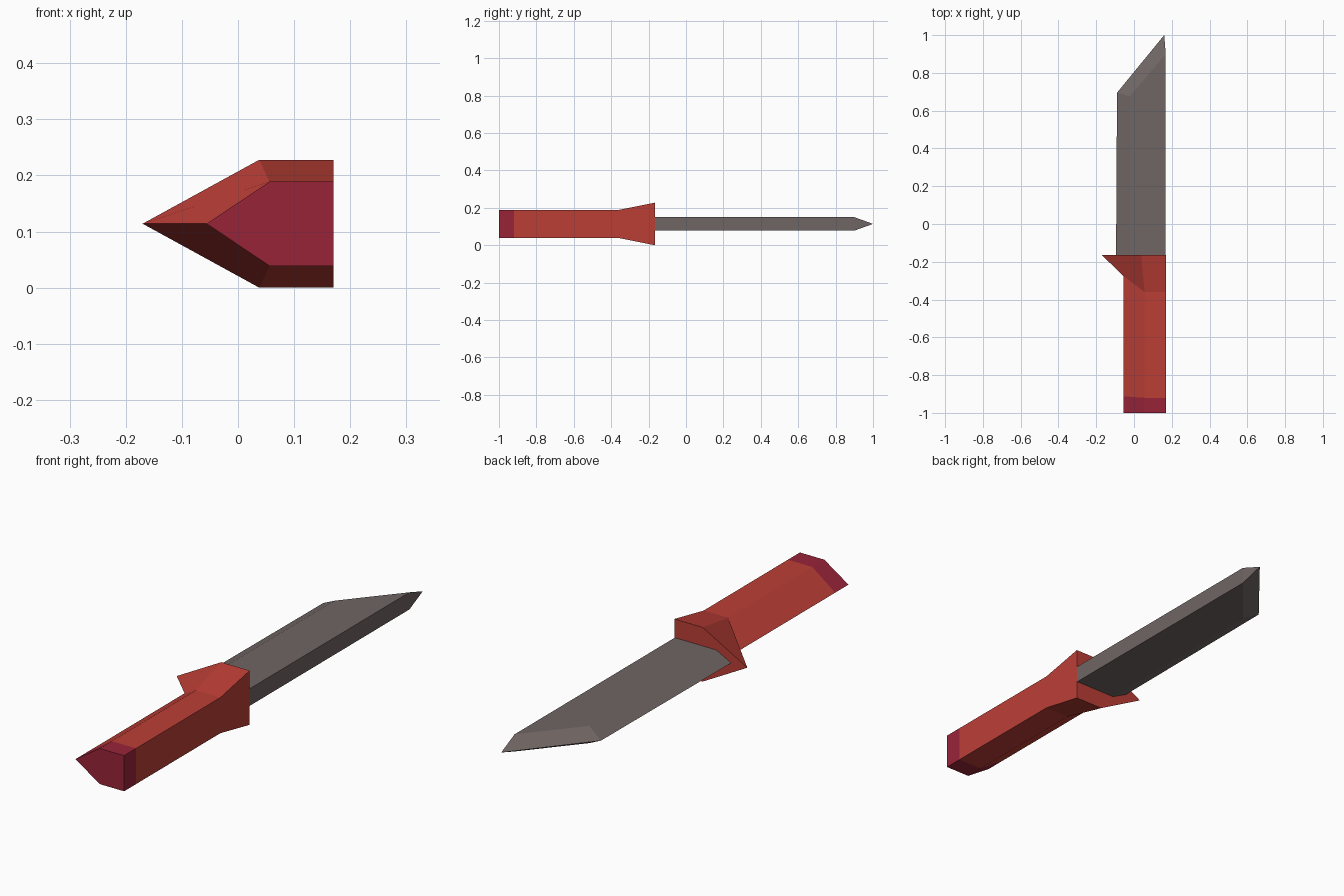
import bpy, bmesh

if "Cube" in bpy.data.objects:
    bpy.data.objects.remove(bpy.data.objects["Cube"])

MID = 0.114  # height of the symmetry plane


def material(name, srgb):
    m = bpy.data.materials.new(name)
    lin = [((c / 255 + 0.055) / 1.055) ** 2.4 for c in srgb]
    m.diffuse_color = (*lin, 1)
    m.use_nodes = True
    m.node_tree.nodes["Principled BSDF"].inputs["Base Color"].default_value = m.diffuse_color
    return m


def section(half, spine, shoulder, tip):
    """Five-sided ring mirrored about MID; spine, shoulder and tip are (x, y)."""
    return [(*spine, MID - half), (*spine, MID + half), (*shoulder, MID + half),
            (*tip, MID), (*shoulder, MID - half)]


def loft(name, rings, mat, point=None):
    bm = bmesh.new()
    loops = [[bm.verts.new(p) for p in r] for r in rings]
    for a, b in zip(loops, loops[1:]):
        for i in range(5):
            j = (i + 1) % 5
            bm.faces.new((a[i], a[j], b[j], b[i]))
    bm.faces.new(loops[0])
    e = loops[-1]
    if point:  # bevelled end running to one point
        p = bm.verts.new(point)
        bm.faces.new((e[0], e[1], p))
        bm.faces.new((e[1], e[2], e[3], p))
        bm.faces.new((e[3], e[4], e[0], p))
    else:
        bm.faces.new(e)
    bmesh.ops.recalc_face_normals(bm, faces=bm.faces)
    me = bpy.data.meshes.new(name)
    bm.to_mesh(me)
    bm.free()
    me.materials.append(mat)
    ob = bpy.data.objects.new(name, me)
    bpy.context.collection.objects.link(ob)
    return ob


steel = material("blade grey", (112, 102, 100))
red = material("handle red", (187, 62, 54))
crimson = material("pommel crimson", (153, 36, 57))

S = 0.17  # flat spine shared by all parts


def grip(y_spine, y_tip):
    return section(0.075, (S, y_spine), (0.056, y_spine), (-0.056, y_tip))


# Pommel end cap
loft("pommel", [grip(-1, -1), grip(-0.92, -0.912)], crimson)

# Grip flaring into the pointed guard
loft("handle", [grip(-0.92, -0.912), grip(-0.36, -0.275),
                section(0.114, (S, -0.165), (0.038, -0.165), (-0.17, -0.165))], red)

# Blade with one ground edge and a slanted tip
loft("blade", [section(0.036, (S - 0.002, -0.18), (-0.025, -0.18), (-0.095, -0.18)),
               section(0.036, (S - 0.002, 0.9), (-0.022, 0.675), (-0.09, 0.695))],
     steel, point=(0.16, 1.0, MID))
